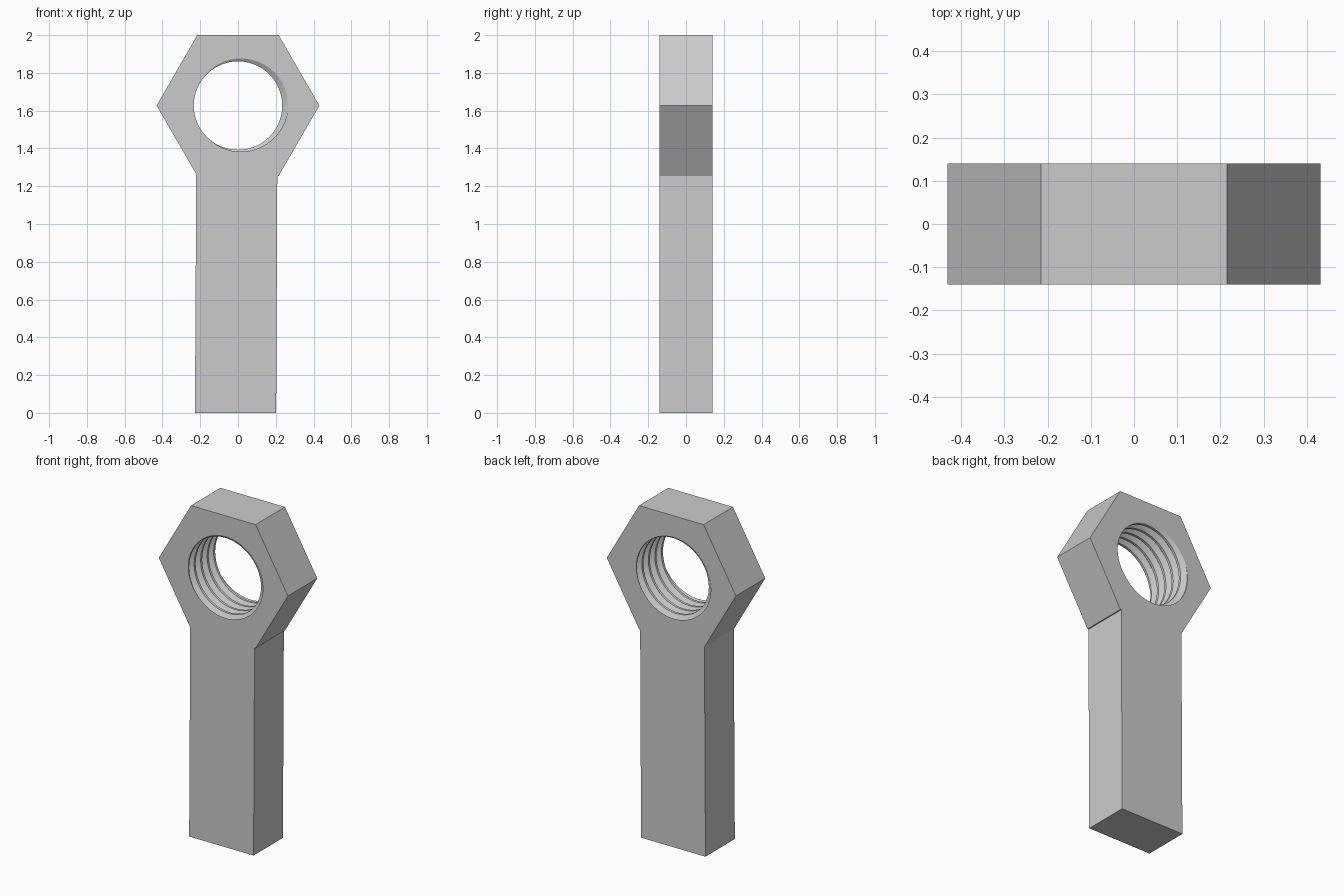
import bpy
import bmesh
from math import cos, sin, pi, tau

cube = bpy.data.objects.get("Cube")
if cube:
    bpy.data.objects.remove(cube, do_unlink=True)

HALF = 0.14               # half thickness
CENTRE_Z = 1.627          # height of the hole axis
HEX = 0.431               # hexagon corner radius
CREST, ROOT = 0.234, 0.264
PITCH = 0.062
SEGMENTS = 96
PHASE = 0.17              # where the groove opens on the front

grey = bpy.data.materials.new("plain grey")
grey.use_nodes = True
colour = (0.6, 0.6, 0.6, 1)
grey.diffuse_color = colour
grey.node_tree.nodes["Principled BSDF"].inputs["Base Color"].default_value = colour


def thread_radius(turn):
    """Flat crest, straight flank, flat root."""
    away = abs(turn % 1 - 0.5)
    blend = min(max((away - 0.06) / 0.32, 0), 1)
    return ROOT + (CREST - ROOT) * blend


bm = bmesh.new()

# Internal thread: rows follow the helix and stop at the two flat faces
turns = [k + b for k in range(-2, 8) for b in (0.12, 0.44, 0.56, 0.88)]
columns = []
for i in range(SEGMENTS + 1):
    a = tau * i / SEGMENTS
    shift = 0.5 + (a - PHASE) / tau
    column = []
    for turn in turns:
        y = min(max((turn - shift) * PITCH - HALF, -HALF), HALF)
        r = thread_radius((y + HALF) / PITCH + shift)
        column.append(bm.verts.new((r * cos(a), y, CENTRE_Z + r * sin(a))))
    columns.append(column)
for c, d in zip(columns, columns[1:]):
    for j in range(len(turns) - 1):
        bm.faces.new((c[j], c[j + 1], d[j + 1], d[j]))
bmesh.ops.remove_doubles(bm, verts=bm.verts, dist=1e-5)

# Hexagonal head and slightly offset shank share one outline
outline = [(HEX * cos(k * pi / 3), CENTRE_Z + HEX * sin(k * pi / 3)) for k in range(5)]
outline[4:] = [(-0.221, 1.264), (-0.228, 0), (0.202, 0), (0.208, 1.254), (0.215, 1.254)]
front, back = ([bm.verts.new((x, y, z)) for x, z in outline] for y in (-HALF, HALF))
for i in range(len(outline)):
    bm.faces.new((front[i - 1], front[i], back[i], back[i - 1]))

# Flat front and back around the hole
for side in (-1, 1):
    rim = [e for e in bm.edges if e.is_boundary
           and all(abs(v.co.y - side * HALF) < 1e-5 for v in e.verts)]
    bmesh.ops.triangle_fill(bm, edges=rim, use_beauty=True, normal=(0, side, 0))
bmesh.ops.recalc_face_normals(bm, faces=bm.faces)

mesh = bpy.data.meshes.new("threaded_eye_with_shank")
bm.to_mesh(mesh)
bm.free()
mesh.materials.append(grey)
body = bpy.data.objects.new("threaded_eye_with_shank", mesh)
bpy.context.collection.objects.link(body)
bpy.ops.object.select_all(action="DESELECT")
body.select_set(True)
bpy.context.view_layer.objects.active = body
bpy.ops.object.shade_smooth_by_angle(angle=pi / 8)
